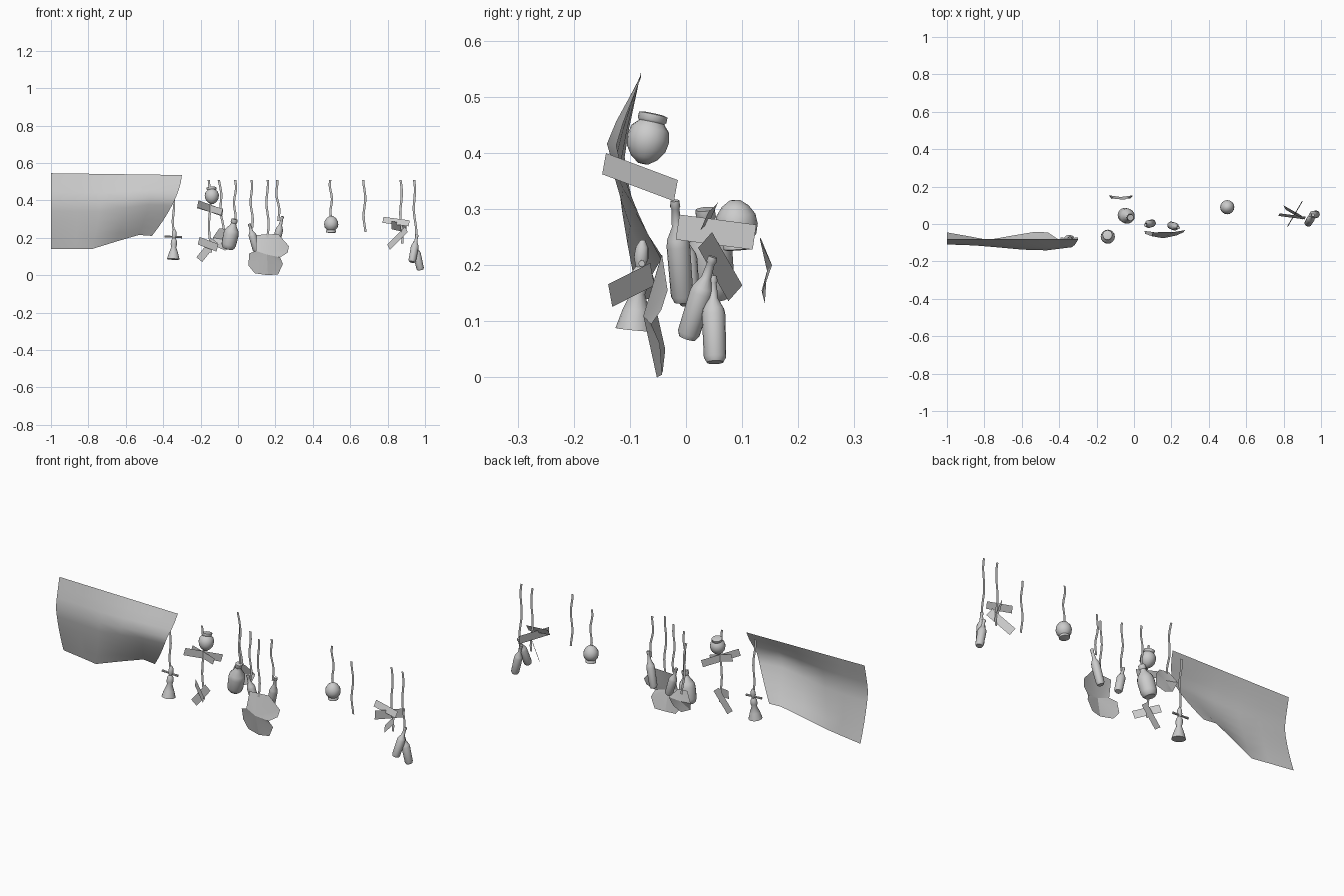
import bpy, bmesh, math
from mathutils import Vector

cube = bpy.data.objects.get("Cube")
if cube:
    bpy.data.objects.remove(cube)

grey = bpy.data.materials.new("plain grey")
grey.use_nodes = True
grey.diffuse_color = (0.6, 0.6, 0.6, 1)
grey.node_tree.nodes["Principled BSDF"].inputs["Base Color"].default_value = (0.6, 0.6, 0.6, 1)


def finish(name, bm, smooth=None):
    mesh = bpy.data.meshes.new(name)
    bm.to_mesh(mesh)
    bm.free()
    obj = bpy.data.objects.new(name, mesh)
    bpy.context.collection.objects.link(obj)
    mesh.materials.append(grey)
    if smooth:
        bpy.ops.object.select_all(action='DESELECT')
        obj.select_set(True)
        bpy.context.view_layer.objects.active = obj
        bpy.ops.object.shade_smooth_by_angle(angle=math.radians(smooth))
    return obj


def grid(name, rows, smooth=None):
    """Sheet through rows of points."""
    bm = bmesh.new()
    vs = [[bm.verts.new(p) for p in row] for row in rows]
    for r, s in zip(vs, vs[1:]):
        for i in range(len(r) - 1):
            bm.faces.new((r[i], s[i], s[i + 1], r[i + 1]))
    return finish(name, bm, smooth)


def lathe(name, top, bottom, profile, sides=16):
    """Turned shape; profile is (share of the axis, radius)."""
    a, b = Vector(top), Vector(bottom)
    axis = (b - a).normalized()
    u = axis.cross(Vector((0, 1, 0))).normalized()
    v = axis.cross(u)
    bm = bmesh.new()
    rings = []
    for t, r in profile:
        c = a.lerp(b, t)
        rings.append([bm.verts.new(c + r * (u * math.cos(k * math.tau / sides) + v * math.sin(k * math.tau / sides)))
                      for k in range(sides)])
    for p, q in zip(rings, rings[1:]):
        for k in range(sides):
            j = (k + 1) % sides
            bm.faces.new((p[k], p[j], q[j], q[k]))
    bm.faces.new(rings[0][::-1])
    bm.faces.new(rings[-1])
    bmesh.ops.recalc_face_normals(bm, faces=bm.faces)
    return finish(name, bm, 40)


def plank(name, a, b, width, tilt=0):
    """Thin flat board; tilt leans its upper edge along y."""
    a, b = Vector(a), Vector(b)
    d = (b - a).normalized()
    up = Vector((0, tilt, 1))
    w = (up - d * up.dot(d)).normalized() * width / 2
    return grid(name, [(a - w, b - w), (a + w, b + w)])


def ribbon(name, x, y, low, end_x=None):
    """Flat wavy string hanging in the x-z plane."""
    end_x = x if end_x is None else end_x
    rows = []
    for i in range(13):
        t = i / 12
        c = x + (end_x - x) * t + 0.005 * math.sin(t * 9 + x * 7)
        z = 0.51 + (low - 0.51) * t
        rows.append([(c - 0.006, y, z), (c + 0.006, y, z)])
    return grid(name, rows)


def leaf(name, outline, depth, centre):
    """Bent ragged plate fanned around its centre."""
    bm = bmesh.new()
    mid = bm.verts.new((centre[0], depth(*centre), centre[1]))
    vs = [bm.verts.new((x, depth(x, z), z)) for x, z in outline]
    for i, p in enumerate(vs):
        bm.faces.new((mid, p, vs[(i + 1) % len(vs)]))
    return finish(name, bm, 20)


# Large draped cloth: top x, bottom x, bottom z, bulge y, bottom y
columns = [(-1, -1, .14, -.11, -.045), (-.85, -.87, .14, -.115, -.068),
           (-.72, -.78, .14, -.125, -.085), (-.58, -.65, .18, -.138, -.062),
           (-.45, -.53, .215, -.142, -.042), (-.3, -.46, .21, -.125, -.045)]
rows = []
for i in range(9):
    t = i / 8
    row = []
    for xt, xb, zb, bulge, back in columns:
        zt = .545 - .014 * (xt + 1)
        if t < .35:
            y = -.08 + (bulge + .08) * t / .35
        else:
            s = (t - .35) / .65
            y = bulge + (back - bulge) * s ** 1.4
        row.append((xt + (xb - xt) * t ** 1.6, y, zt + (zb - zt) * t))
    rows.append(row)
grid("draped_cloth", rows, 60)

# Hanging strings: x, y, lower end, lower x
strings = [(-.35, -.08, .22, -.342), (-.152, -.08, .12, -.15), (-.1, .145, .23, -.08),
           (-.015, .037, .28, -.018), (.07, 0, .25, .075), (.155, -.05, .2, .16),
           (.205, -.015, .29, .22), (.495, .09, .3, .5), (.675, 0, .23, .677),
           (.87, .055, .17, .875), (.94, .045, .18, .95)]
for n, (x, y, low, end) in enumerate(strings):
    ribbon(f"string_{n + 1}", x, y, low, end)

# Small bell-shaped figure with a crossbar
lathe("bell_figure", (-.34, -.077, .245), (-.346, -.092, .085),
      [(0, .004), (.08, .011), (.2, .013), (.3, .008), (.38, .016), (.5, .017),
       (.6, .013), (.78, .024), (1, .034)])
lathe("figure_arms", (-.392, -.079, .207), (-.3, -.079, .203),
      [(0, .006), (.3, .005), (.7, .005), (1, .006)], 8)

# Round pots
pot = [(0, .02), (.02, .026), (.13, .026), (.17, .023), (.3, .034), (.5, .038),
       (.7, .035), (.88, .024), (1, .009)]
lathe("upright_pot", (-.142, -.058, .47), (-.138, -.077, .381), pot)
lathe("upturned_pot", (.497, .093, .227), (.5, .087, .316), pot)

# Wide jar
lathe("wide_jar", (-.018, .034, .3), (-.055, .05, .14),
      [(0, .017), (.1, .018), (.14, .014), (.22, .018), (.38, .037), (.5, .041),
       (.85, .039), (.95, .034), (1, .026)])

# Bottles
bottle = [(0, .008), (.06, .009), (.08, .007), (.26, .009), (.38, .019),
          (.45, .021), (.94, .02), (1, .015)]
for n, (top, bottom) in enumerate([
        ((.238, -.02, .315), (.195, -.006, .135)),
        ((.06, -.005, .275), (.1, .005, .13)),
        ((.957, .048, .215), (.93, .002, .07)),
        ((.942, .047, .18), (.976, .052, .027))]):
    lathe(f"bottle_{n + 1}", top, bottom, bottle)

# Crossed boards on the first string
plank("first_upper_board", (-.215, -.146, .381), (-.082, -.018, .333), .039)
plank("first_upper_cross_board", (-.215, -.083, .375), (-.085, -.083, .338), .036)
plank("first_lower_board", (-.21, -.06, .184), (-.11, -.135, .146), .042)
plank("first_lower_cross_board", (-.207, -.076, .083), (-.125, -.076, .185), .04)

# Crossed boards on the second string
plank("second_upper_board", (.775, .05, .296), (.915, .032, .277), .035, .45)
plank("second_middle_board", (.82, -.015, .268), (.9, .122, .25), .045, .2)
plank("second_lower_board", (.805, .088, .15), (.9, .034, .245), .04, .4)

# Ragged bent plates
leaf("large_plate",
     [(.1, .215), (.215, .22), (.272, .155), (.265, .12), (.225, .095), (.24, .06),
      (.215, .005), (.16, 0), (.09, .01), (.057, .05), (.058, .115), (.095, .13)],
     lambda x, z: -.064 + 2.6 * (x - .155) ** 2 + .012 * math.cos(z * 28), (.155, .11))
leaf("small_plate",
     [(-.1, .25), (-.045, .245), (-.005, .2), (-.02, .15), (-.07, .132),
      (-.12, .155), (-.135, .2)],
     lambda x, z: .139 + .008 * math.sin(z * 70) + 1.5 * (x + .07) ** 2, (-.07, .19))
